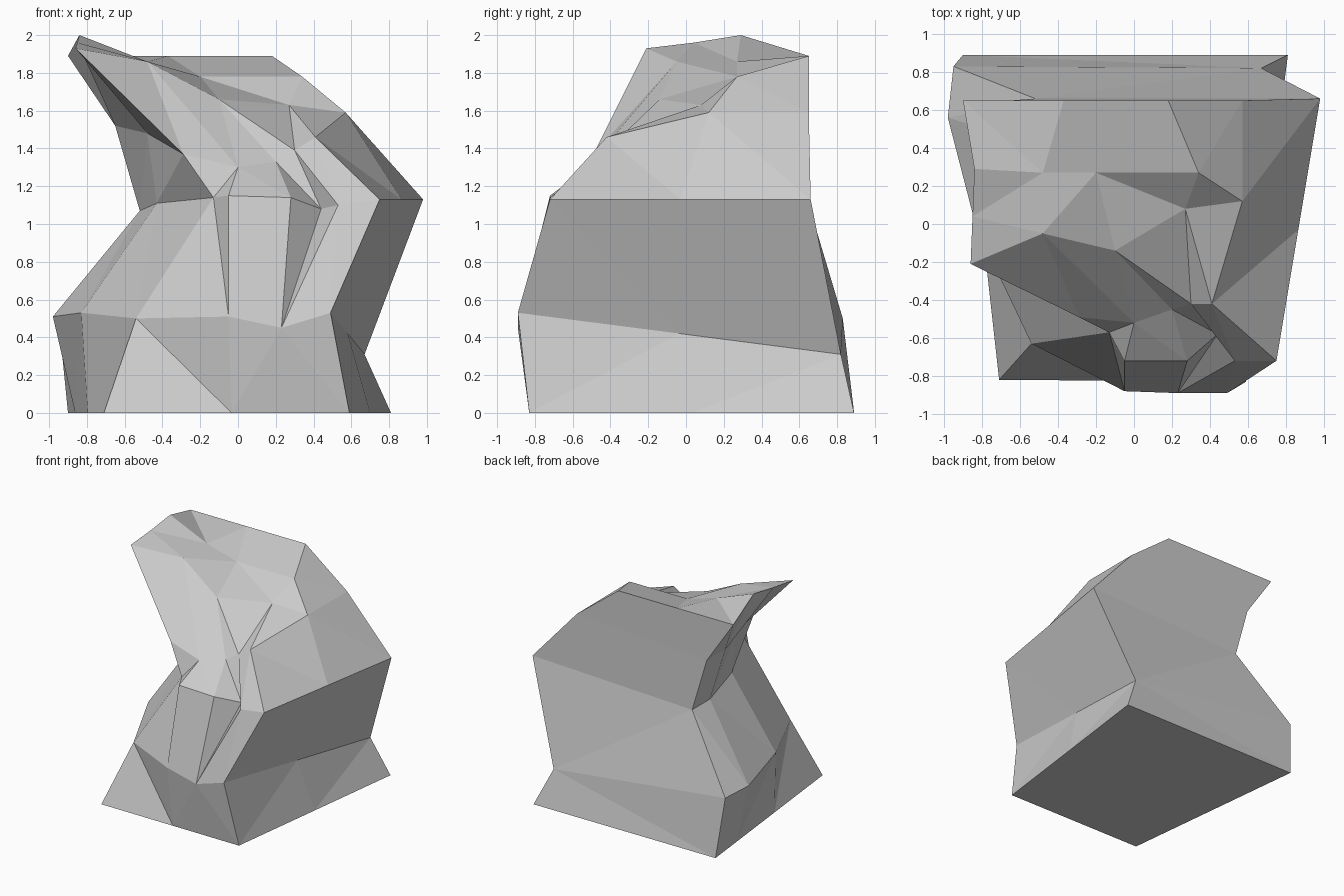
import bpy, bmesh
from mathutils import Vector as V

if "Cube" in bpy.data.objects:
    bpy.data.objects.remove(bpy.data.objects["Cube"])

bm = bmesh.new()
cache = {}


def vert(p):
    key = tuple(round(c, 4) for c in p)
    if key not in cache:
        cache[key] = bm.verts.new(key)
    return cache[key]


def face(*pts):
    vs = list(dict.fromkeys(vert(p) for p in pts))
    if len(vs) > 2:
        bm.faces.new(vs)


def ring(left, front, back_right):
    """Open ring: left side, front, right midpoint, back right corner."""
    pts = [V(p) for p in left + front]
    br = V(back_right)
    return pts + [pts[-1].lerp(br, 0.5), br]


# Foot: four corners, split to match the columns above
bl, fl, fr, br = V((-.90, .89, 0)), V((-.71, -.82, 0)), V((.59, -.83, 0)), V((.81, .89, 0))
foot = ring([bl, bl.lerp(fl, .2), bl.lerp(fl, .55)],
            [fl] + [fl.lerp(fr, t) for t in (.52, .74, .74, .74, 1)], br)

# Hip: the groove closes to one point here
g = (.23, -.89, .45)
hip = ring([(-.95, .83, .50), (-.98, .56, .51), (-.83, -.02, .53)],
           [(-.54, -.63, .50), (-.05, -.88, .51), g, g, g, (.49, -.89, .53)],
           (.67, .82, .31))

# Waist: notched in on the left, pushed out on the right
waist = ring([(-.52, .66, 1.07), (-.52, .42, 1.07), (-.43, 0, 1.11)],
             [(-.13, -.57, 1.14), (-.05, -.72, 1.15), (.28, -.72, 1.14),
              (.44, -.58, 1.08), (.53, -.72, 1.10), (.75, -.72, 1.13)],
             (.98, .66, 1.13))

# Shoulder
s = (.30, -.42, 1.39)
shoulder = ring([(-.65, .65, 1.52), (-.65, .40, 1.52), (-.48, 0, 1.48)],
                [(-.29, -.49, 1.37), (0, -.52, 1.30), (.20, -.45, 1.33), s, s,
                 (.41, -.42, 1.46)], (.57, .65, 1.59))
shoulder[9] = V((.57, .12, 1.59))

# Overhanging lip; merges into the shoulder on the right
lip = [V(p) for p in ((-.90, .65, 1.89), (-.84, .29, 2.0), (-.85, .04, 1.96),
                      (-.86, -.21, 1.93), (-.48, -.05, 1.86), (-.10, -.14, 1.66))]
lip += shoulder[6:]

# Side walls
rings = [foot, hip, waist, shoulder, lip]
for a, b in zip(rings, rings[1:]):
    for i in range(len(a) - 1):
        face(a[i], a[i + 1], b[i + 1], b[i])

# Back wall, underside
for a, b in zip(rings[:3], rings[1:4]):
    face(a[-1], a[0], b[0], b[-1])
b1, b2 = V((-.37, .65, 1.89)), V((.18, .65, 1.89))
face(shoulder[-1], shoulder[0], lip[0], b1, b2)
face(*reversed(foot))

# Faceted crown
bl, l2, l1, fl, f1, f2, _, f3, fr, r, br = lip
a, b, c, d = V((-.48, .27, 1.86)), V((-.20, .27, 1.78)), V((.34, .27, 1.78)), V((.27, .08, 1.63))
for f in ((bl, l2, a, b1), (l2, l1, a), (l1, fl, f1, a), (f1, f2, b, a), (a, b, b1),
          (b, c, b2, b1), (b, f2, d, c), (f2, f3, fr, d), (d, fr, r, c), (c, r, br, b2)):
    face(*f)

bmesh.ops.triangulate(bm, faces=[f for f in bm.faces if len(f.verts) > 3])
bmesh.ops.recalc_face_normals(bm, faces=bm.faces)
mesh = bpy.data.meshes.new("leaning_rock")
bm.to_mesh(mesh)
bm.free()
bpy.context.collection.objects.link(bpy.data.objects.new("leaning_rock", mesh))
